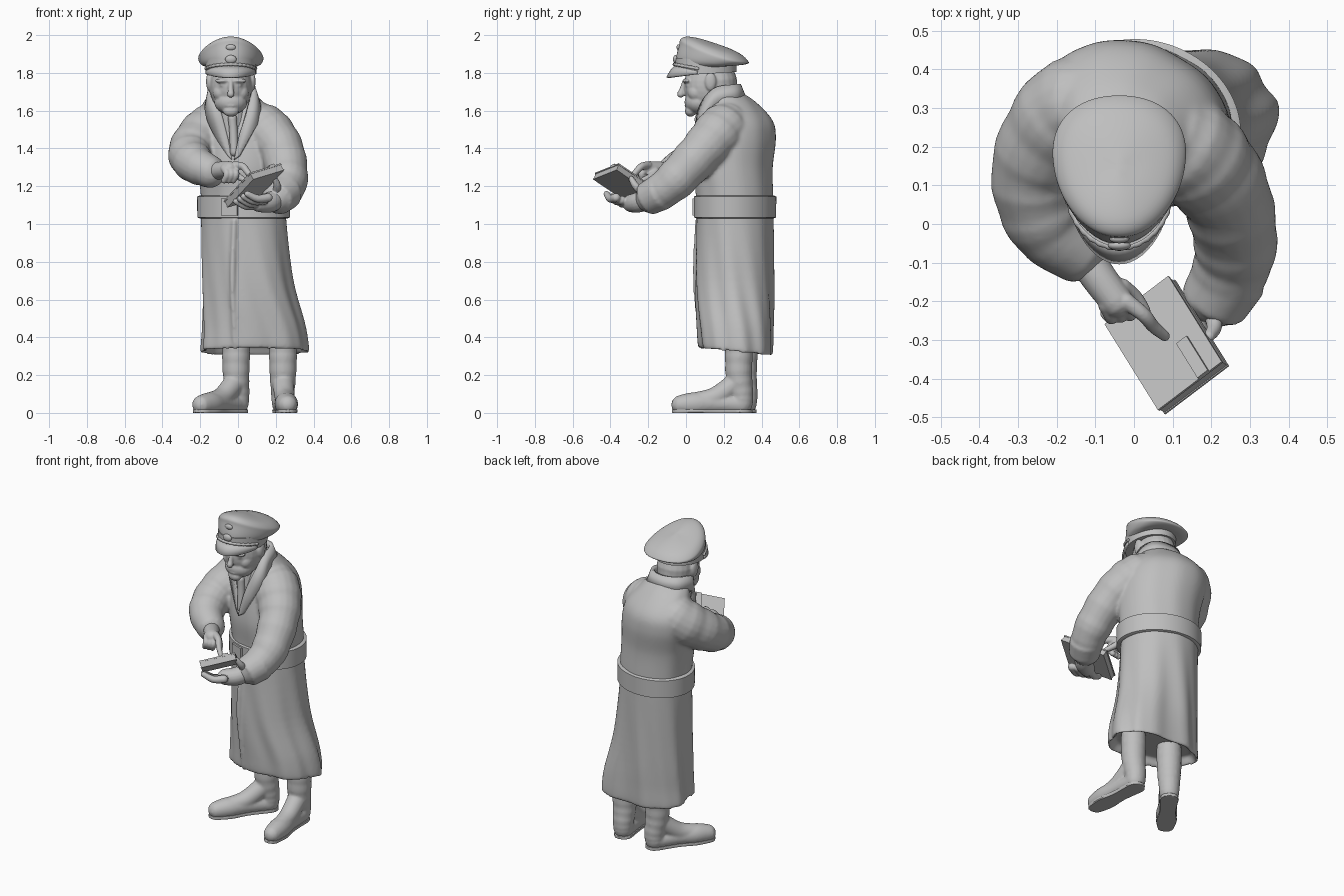
import bpy, bmesh
from math import sin, cos, pi, radians, copysign
from mathutils import Vector, Matrix, Quaternion

cube = bpy.data.objects.get("Cube")
if cube:
    bpy.data.objects.remove(cube, do_unlink=True)
grey = bpy.data.materials.new("plain grey")
grey.use_nodes = True
grey.diffuse_color = tone = (0.52, 0.52, 0.52, 1)
next(n for n in grey.node_tree.nodes if n.type == "BSDF_PRINCIPLED").inputs["Base Color"].default_value = tone
HEAD_X = -0.038
bm = bmesh.new()  # scratch mesh, emptied whenever a part is finished

def finish(name, voxel=0, smooth=3, angle=40, thickness=0):
    """Turn the scratch mesh into a named object; voxel fuses its pieces together."""
    bmesh.ops.recalc_face_normals(bm, faces=bm.faces[:])
    mesh = bpy.data.meshes.new(name)
    bm.to_mesh(mesh)
    bm.clear()
    mesh.materials.append(grey)
    mesh.shade_smooth()
    mesh.set_sharp_from_angle(angle=radians(angle))
    obj = bpy.data.objects.new(name, mesh)
    bpy.context.collection.objects.link(obj)
    if thickness:
        shell = obj.modifiers.new("thickness", "SOLIDIFY")
        shell.thickness, shell.offset = thickness, 0
    if voxel:
        fuse = obj.modifiers.new("fuse", "REMESH")
        fuse.mode, fuse.voxel_size, fuse.use_smooth_shade = "VOXEL", voxel, True
        relax = obj.modifiers.new("relax", "SMOOTH")
        relax.factor, relax.iterations = 0.5, smooth

def spline(points, steps=6):
    """Catmull-Rom through tuples of any length."""
    out, last = [], len(points) - 1
    for i in range(last):
        a, b, c, d = (points[max(0, min(last, i + j))] for j in (-1, 0, 1, 2))
        for t in (s / steps for s in range(steps)):
            out.append([q + t / 2 * (r - p + t * (2 * p - 5 * q + 4 * r - e + t * (3 * (q - r) + e - p)))
                        for p, q, r, e in zip(a, b, c, d)])
    return out + [list(points[-1])]

def skin(rings, closed=True):
    """Bridge rings of coordinates; closed ones are capped at both ends."""
    loops = [[bm.verts.new(co) for co in ring] for ring in rings]
    n = len(loops[0])
    for low, high in zip(loops, loops[1:]):
        for i in range(n if closed else n - 1):
            bm.faces.new((low[i], low[(i + 1) % n], high[(i + 1) % n], high[i]))
    if closed:
        bm.faces.new(loops[0][::-1])
        bm.faces.new(loops[-1])

def sweep(points, n=20, rounded=True, wrinkle=0, clamp=(0, 3)):
    """Round tube through (x, y, z, radius) points, flattened to a height range."""
    path = spline(points)
    centres = [Vector(p[:3]) for p in path]
    spin, before, rings = Quaternion(), Vector((0, 0, 1)), []
    for i, (c, p) in enumerate(zip(centres, path)):
        along = (centres[min(i + 1, len(path) - 1)] - centres[max(i - 1, 0)]).normalized()
        spin = before.rotation_difference(along) @ spin
        before, r, cuts = along, p[3] * (1 + wrinkle * sin(i * 1.9)), [0]
        if rounded and i in (0, len(path) - 1):
            cuts = (-1.4, -1, -0.5, 0) if i == 0 else (0, 0.5, 1, 1.4)
        for a in cuts:
            rings.append([c + along * r * sin(a) + spin @ Vector((cos(t), sin(t), 0)) * r * cos(a)
                          for t in (2 * pi * k / n for k in range(n))])
            for co in rings[-1]:
                co.z = max(clamp[0], min(clamp[1], co.z))
    skin(rings)

def blob(place, size):
    bmesh.ops.create_uvsphere(bm, u_segments=24, v_segments=16, radius=1,
                              matrix=Matrix.Translation(place) @ Matrix.Diagonal((*size, 1)))

def oval(cx, cy, z, rx, ry, turn=0, square=1, slope=0, fold=0, taper=0, sag=0, n=96):
    """Ring with optional turn, squareness, slope, folds, narrower front and sagging sides."""
    ring, a = [], radians(turn)
    for t in (2 * pi * k / n for k in range(n)):
        f = 1 + fold * (sin(7 * t + 1) + 0.7 * sin(11 * t + z) + 0.5 * sin(3 * t))
        u, v = (copysign(abs(w) ** square, w) * f for w in (cos(t), sin(t)))
        x, y = rx * u * (1 + taper * v), ry * v
        ring.append((cx + x * cos(a) - y * sin(a), cy + x * sin(a) + y * cos(a), z + slope * y - sag * u * u))
    return ring

# Greatcoat: skirt, torso, sleeves and cuffs fused into one cloth
profile = [(.085, .267, .37, .24, .15, 0, .8, -.1), (.085, .267, .322, .278, .188, 0, .8, -.1),
           (.08, .263, .45, .268, .197, -2, .82, 0), (.048, .257, .7, .238, .203, -10, .9, 0),
           (.03, .26, 1.03, .228, .2, -20, 1, 0), (.03, .257, 1.15, .23, .2, -22, 1, 0),
           (.02, .25, 1.3, .24, .203, -24, 1, 0), (.005, .268, 1.45, .25, .198, -25, 1, 0),
           (-.005, .272, 1.55, .228, .175, -25, 1, 0), (-.025, .24, 1.645, .16, .127, -18, 1, 0),
           (-.03, .19, 1.7, .107, .1, 0, 1, 0)]
skin([oval(*p, fold=0.006 + 0.022 * max(0, min(1, (1 - p[2]) / 0.45))) for p in spline(profile)])
sweep([(-.09, .3, 1.525, .125), (-.165, .29, 1.485, .136), (-.252, .15, 1.385, .118), (-.23, .01, 1.32, .104),
       (-.15, -.065, 1.275, .084)], wrinkle=0.025)
sweep([(.08, .23, 1.53, .125), (.155, .18, 1.485, .136), (.235, .08, 1.38, .118), (.262, -.07, 1.22, .106),
       (.215, -.18, 1.143, .087)], wrinkle=0.025)
sweep([(-.185, -.04, 1.295, .093), (-.125, -.085, 1.27, .08)], rounded=False)
sweep([(.25, -.13, 1.172, .1), (.203, -.21, 1.13, .089)], rounded=False)
sweep([(-.02, .06, 1.02, .012), (-.03, .05, .7, .014), (-.015, .085, .35, .014)])
finish("greatcoat", voxel=0.01, smooth=4)

# Belt and buckle
skin([oval(.03, .26, z, rx, rx - .038, -21) for z, rx in ((1.03, .238), (1.035, .25), (1.145, .251), (1.15, .24))])
finish("belt")
bmesh.ops.create_cube(bm, matrix=Matrix.Translation((-.045, .06, 1.09)) @ Matrix.Rotation(radians(-21), 4, "Z")
                      @ Matrix.Diagonal((.09, .02, .09, 1)))
finish("buckle")

# Collar and lapels: a strip between a neck edge and a fallen edge
neck_edge = [(-.03, .06, 1.34), (-.06, .08, 1.48), (-.1, .1, 1.62), (-.145, .16, 1.715), (-.12, .25, 1.735),
             (-.03, .28, 1.735), (.06, .25, 1.735), (.08, .15, 1.715), (.055, .08, 1.62), (.01, .055, 1.48),
             (-.02, .04, 1.34)]
fallen_edge = [(-.05, .07, 1.36), (-.12, .12, 1.47), (-.16, .15, 1.56), (-.165, .18, 1.63), (-.135, .28, 1.66),
               (-.03, .31, 1.66), (.08, .27, 1.66), (.11, .15, 1.63), (.11, .09, 1.55), (.07, .05, 1.47),
               (.01, .04, 1.36)]
skin([spline(neck_edge), spline(fallen_edge)], closed=False)
finish("collar", thickness=.024)

# Shirt front and tie
sweep([(-.02, .14, 1.42, .07), (-.03, .15, 1.54, .078), (HEAD_X, .17, 1.64, .095)])
finish("shirt")
sweep([(-.02, .06, 1.38, .022), (-.025, .068, 1.5, .022), (-.03, .07, 1.56, .024)])
finish("tie")

# Head with facial features
blob((HEAD_X, .13, 1.73), (.113, .142, .15))
blob((HEAD_X, .07, 1.645), (.088, .078, .065))
blob((HEAD_X, .024, 1.598), (.042, .03, .03))
sweep([(HEAD_X, .175, 1.6, .095), (HEAD_X, .16, 1.76, .11)])
sweep([(HEAD_X, -.008, 1.755, .012), (HEAD_X, -.02, 1.715, .014), (HEAD_X, -.028, 1.688, .02)])
for z in (1.645, 1.627):
    blob((HEAD_X, .008, z), (.036, .016, .008))
for s in (-1, 1):
    blob((HEAD_X + s * .043, .003, 1.758), (.042, .022, .012))
    blob((HEAD_X + s * .042, .007, 1.735), (.018, .012, .009))
    blob((HEAD_X + s * .055, .055, 1.695), (.04, .045, .045))
    blob((HEAD_X + s * .115, .13, 1.755), (.016, .03, .05))
finish("head", voxel=0.006)

# Peaked cap: band, tilted crown, visor, cord and round badges
skin([oval(HEAD_X, .105, z, .135, .163, slope=k) for z, k in ((1.795, .06), (1.87, -.05))])
finish("cap_band")
crown = [(.105, 1.85, .13, .158, -.05), (.125, 1.87, .155, .174, -.16), (.147, 1.9, .169, .183, -.27),
         (.149, 1.922, .165, .178, -.32), (.149, 1.944, .136, .146, -.33), (.149, 1.956, .08, .085, -.33),
         (.149, 1.959, .01, .01, -.33)]
skin([oval(HEAD_X, *p[:4], slope=p[4], square=.94, taper=.16, sag=p[2] * .13) for p in spline(crown, 4)])
finish("cap_crown", angle=60)
sides = [radians(-75 + 150 * k / 24) for k in range(25)]
skin([[(HEAD_X + .133 * sin(t), .105 - .162 * cos(t) * (1 + out * 0.26 * cos(t)),
        1.8 + .035 * cos(t) - .06 * out ** 1.3 * cos(t)) for t in sides] for out in (0, 0.5, 1)], closed=False)
finish("cap_visor", thickness=.012)
sweep([(HEAD_X + .137 * sin(t), .105 - .166 * cos(t), 1.815 + .03 * cos(t), .008) for t in sides[::3]], wrinkle=0.2)
finish("cap_cord")
blob((HEAD_X, -.055, 1.872), (.03, .014, .022))
blob((HEAD_X, -.038, 1.935), (.026, .012, .016))
finish("cap_badges")

# Right hand, pointing at the book
sweep([(-.13, -.08, 1.275, .048), (-.09, -.14, 1.285, .046), (-.045, -.2, 1.29, .043)])
sweep([(-.02, -.2, 1.31, .022), (.025, -.235, 1.305, .019), (.05, -.265, 1.275, .017), (.08, -.29, 1.24, .014)])
for x, y in ((-.025 - .024 * k, -.222 - .004 * k) for k in range(3)):
    sweep([(x, y + .02, 1.295, .02), (x + .015, y - .012, 1.265, .018), (x, y, 1.23, .016)])
sweep([(-.03, -.16, 1.28, .02), (.005, -.19, 1.25, .018), (.03, -.225, 1.235, .014)])
finish("right_hand", voxel=0.005)

# Left hand, cradling the book from below
sweep([(.215, -.18, 1.14, .054), (.17, -.25, 1.115, .054), (.115, -.29, 1.11, .048)])
for k in range(4):
    x, y, z = .02 * k, -.03 * k, .013 * k
    sweep([(.1 + x, -.28 + y, 1.1 + z, .024), (.045 + x, -.31 + y, 1.095 + z, .021), (-.01 + x, -.33 + y, 1.12 + z, .017)])
sweep([(.2, -.22, 1.16, .024), (.208, -.265, 1.2, .02), (.195, -.29, 1.24, .015)])
finish("left_hand", voxel=0.005)

# Book: slabs stacked along the normal of a tilted rectangle
centre = Vector((.076, -.308, 1.22))
wide, long = Vector((.165, .125, .05)) / 2, Vector((.138, -.222, .15)) / 2
up = wide.cross(long).normalized()
up *= copysign(1, up.z)
for name, low, high, a, b, w, h in (("back_cover", -.04, -.034, 0, 0, 1, 1), ("pages", -.034, -.006, 0, 0, .98, .98),
                                    ("front_cover", -.006, .002, 0, 0, 1, 1), ("strap", .002, .011, .45, .6, .16, .4)):
    skin([[centre + wide * (a + i * w) + long * (b + j * h) + up * level
           for i, j in ((-1, -1), (1, -1), (1, 1), (-1, 1))] for level in (low, high)])
    finish("book_" + name, angle=20)

# Boots: leg, instep, foot and a flat sole
for side, leg, toe in (("right", (-.01, .305), (-.19, .06)), ("left", (.238, .28), (.262, -.025))):
    start, end = Vector(leg), Vector(toe)
    heel, mid, ball = (start.lerp(end, f) for f in (-0.05, 0.4, 0.75))
    sweep([(*leg, .38, .07), (*leg, .32, .074), (*leg, .2, .07), (*heel, .1, .062), (*heel, .05, .058)],
          wrinkle=0.02, clamp=(0.004, 1))
    sweep([(*leg, .17, .058), (*mid, .085, .054), (*ball, .06, .05)])
    sweep([(*heel, .045, .056), (*mid, .05, .054), (*ball, .048, .062), (*end, .043, .053)], clamp=(0.004, 1))
    finish(side + "_boot", voxel=0.008, smooth=5)
    sweep([(*heel, .01, .056), (*mid, .01, .048), (*ball, .01, .06), (*end, .01, .05)], clamp=(0, 0.018))
    finish(side + "_sole")
bm.free()
